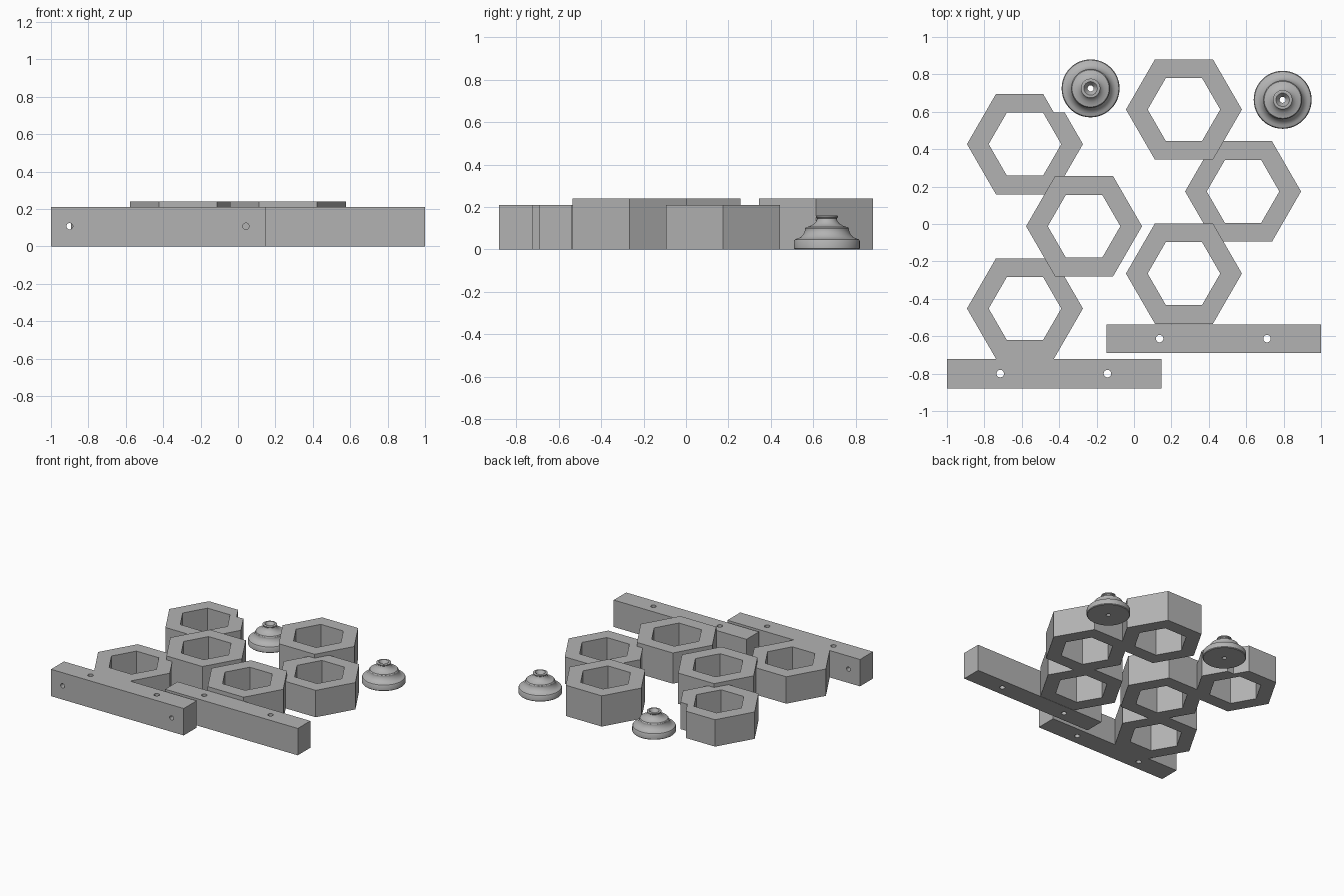
import bpy, bmesh, math
from mathutils import Vector

if "Cube" in bpy.data.objects:
    bpy.data.objects.remove(bpy.data.objects["Cube"])

grey = bpy.data.materials.new("light grey")
grey.diffuse_color = (0.45, 0.45, 0.45, 1)
grey.use_nodes = True
grey.node_tree.nodes["Principled BSDF"].inputs["Base Color"].default_value = grey.diffuse_color


def finish(name, bm, smooth=False):
    bmesh.ops.recalc_face_normals(bm, faces=bm.faces)
    mesh = bpy.data.meshes.new(name)
    bm.to_mesh(mesh)
    bm.free()
    mesh.materials.append(grey)
    obj = bpy.data.objects.new(name, mesh)
    bpy.context.collection.objects.link(obj)
    bpy.context.view_layer.objects.active = obj
    bpy.ops.object.select_all(action='DESELECT')
    obj.select_set(True)
    if smooth:
        bpy.ops.object.shade_smooth_by_angle(angle=math.radians(30))
    return obj


def polygon(cx, cy, r, n):
    return [(cx + r * math.cos(math.tau * i / n), cy + r * math.sin(math.tau * i / n))
            for i in range(n)]


def plate(name, loops, height, smooth=False):
    """Extrude a flat outline with holes up from the floor."""
    bm = bmesh.new()
    edges = []
    for loop in loops:
        vs = [bm.verts.new((x, y, 0)) for x, y in loop]
        edges += [bm.edges.new((a, b)) for a, b in zip(vs, vs[1:] + vs[:1])]
    bmesh.ops.triangle_fill(bm, edges=edges, use_beauty=True, normal=Vector((0, 0, 1)))
    top = bmesh.ops.extrude_face_region(bm, geom=bm.faces[:], use_keep_orig=True)["geom"]
    bmesh.ops.translate(bm, vec=(0, 0, height),
                        verts=[v for v in top if isinstance(v, bmesh.types.BMVert)])
    return finish(name, bm, smooth)


OUTER, INNER, LOW, TALL = 0.31, 0.194, 0.21, 0.24

# Plain hexagonal cells
for name, x, y, h in (("centre_left_cell", -0.267, -0.012, TALL),
                      ("front_right_cell", 0.267, -0.265, TALL),
                      ("back_right_cell", 0.267, 0.612, TALL),
                      ("outer_right_cell", 0.583, 0.174, LOW)):
    plate(name, [polygon(x, y, OUTER, 6), polygon(x, y, INNER, 6)], h)

# Back left cell with a notched corner
x, y = -0.583, 0.427
outline = polygon(x, y, OUTER, 6)
outline[1:2] = [(x + 0.213, y + 0.168), (x + 0.155, y + 0.168), (x + 0.097, y + 0.2685)]
plate("notched_cell", [outline, polygon(x, y, INNER, 6)], LOW)

# Front left cell joined to its mounting bar
x, y = -0.583, -0.452
outline = polygon(x, y, OUTER, 6)
edge = outline[4][1]
outline[5:5] = [(-1, edge), (-1, -0.88), (0.147, -0.88), (0.147, edge)]
outline = outline[:5] + outline[5:9] + outline[9:]
bar_cell = plate("front_left_cell_and_bar",
                 [outline, polygon(x, y, INNER, 6),
                  polygon(-0.715, -0.80, 0.02, 24), polygon(-0.142, -0.80, 0.02, 24)],
                 LOW, True)

# Screw holes running front to back through that bar
bm = bmesh.new()
for x in (-0.9, 0.042):
    made = bmesh.ops.create_cone(bm, cap_ends=True, segments=24, radius1=0.017,
                                 radius2=0.017, depth=0.26)["verts"]
    for v in made:
        v.co = Vector((x + v.co.x, -0.80 + v.co.z, 0.108 + v.co.y))
cutter = finish("screw_hole_cutter", bm)
cutter.hide_render = True
cutter.hide_set(True)
mod = bar_cell.modifiers.new("screw_holes", 'BOOLEAN')
mod.object = cutter
mod.solver = 'EXACT'

# Separate mounting bar
plate("right_bar", [[(-0.147, -0.69), (1, -0.69), (1, -0.536), (-0.147, -0.536)],
                    polygon(0.137, -0.613, 0.02, 24), polygon(0.711, -0.613, 0.02, 24)],
      LOW, True)

# Turned knobs with a hole down the middle (radius, height)
PROFILE = [(0.016, 0), (0.15, 0), (0.155, 0.005), (0.155, 0.04), (0.151, 0.047),
           (0.145, 0.05), (0.135, 0.052), (0.122, 0.06), (0.112, 0.071), (0.106, 0.083),
           (0.104, 0.09), (0.104, 0.098), (0.099, 0.105), (0.09, 0.107), (0.073, 0.113),
           (0.059, 0.122), (0.049, 0.135), (0.046, 0.145), (0.051, 0.15), (0.052, 0.157),
           (0.047, 0.16), (0.036, 0.16), (0.031, 0.154), (0.022, 0.138), (0.016, 0.13)]
for name, x, y in (("left_knob", -0.232, 0.725), ("right_knob", 0.795, 0.664)):
    bm = bmesh.new()
    vs = [bm.verts.new((x + r, y, z)) for r, z in PROFILE]
    ring = vs + [e for e in (bm.edges.new(p) for p in zip(vs, vs[1:] + vs[:1]))]
    bmesh.ops.spin(bm, geom=ring, cent=(x, y, 0), axis=(0, 0, 1),
                   angle=math.tau, steps=48, use_merge=True)
    bmesh.ops.remove_doubles(bm, verts=bm.verts, dist=0.0001)
    finish(name, bm, True)
